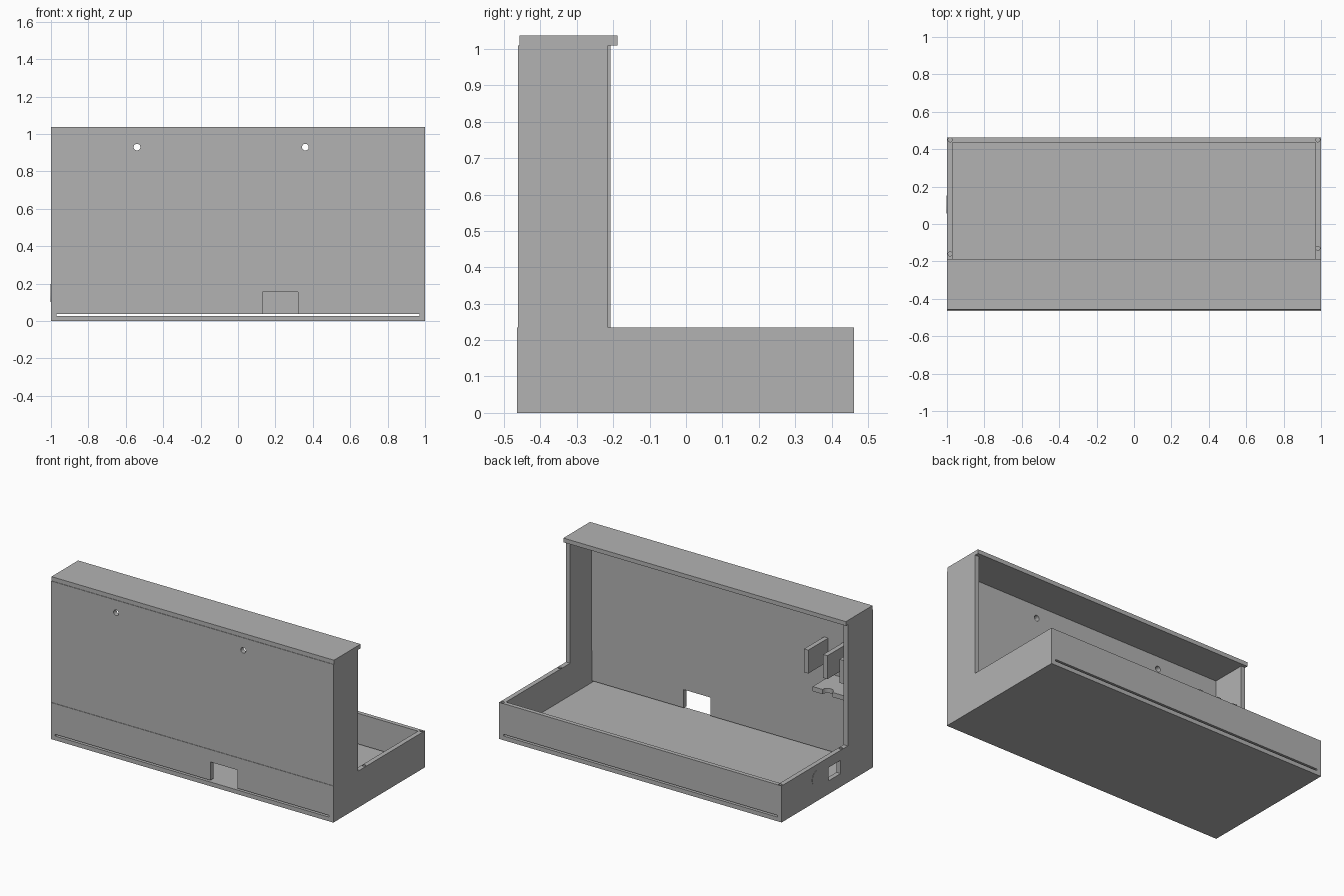
import bpy
from math import pi

if "Cube" in bpy.data.objects:
    bpy.data.objects.remove(bpy.data.objects["Cube"], do_unlink=True)

grey = bpy.data.materials.new("plain grey")
grey.use_nodes = True
grey.diffuse_color = (0.45, 0.45, 0.45, 1)
grey.node_tree.nodes["Principled BSDF"].inputs["Base Color"].default_value = (0.45, 0.45, 0.45, 1)


def box(name, x, y, z):
    """Box from (low, high) ranges on each axis."""
    bpy.ops.mesh.primitive_cube_add(size=1, location=[sum(r) / 2 for r in (x, y, z)])
    ob = bpy.context.object
    ob.name = name
    ob.scale = [r[1] - r[0] for r in (x, y, z)]
    bpy.ops.object.transform_apply(location=True, rotation=False, scale=True)
    ob.data.materials.append(grey)
    return ob


def rod(name, centre, radius, depth, axis="z"):
    turn = {"x": (0, pi / 2, 0), "y": (pi / 2, 0, 0), "z": (0, 0, 0)}[axis]
    bpy.ops.mesh.primitive_cylinder_add(vertices=24, radius=radius, depth=depth,
                                        location=centre, rotation=turn)
    ob = bpy.context.object
    ob.name = name
    ob.data.materials.append(grey)
    return ob


def cut(ob, *cutters):
    for c in cutters:
        c.hide_render = True
        mod = ob.modifiers.new("cut", "BOOLEAN")
        mod.operation, mod.solver, mod.object = "DIFFERENCE", "EXACT", c
        bpy.context.view_layer.objects.active = ob
        bpy.ops.object.modifier_apply(modifier=mod.name)
        bpy.data.objects.remove(c, do_unlink=True)


W, IN = 1.0, 0.97           # outer and inner half widths
RIM, TOP = 0.234, 1.01      # tray rim and upper shell heights
BACK = -0.461               # outer face of the tall panel

# Open tray with slots, cable notch, side window and screw holes
tray = box("tray", (-W, W), (-0.464, 0.462), (0, RIM))
cut(tray,
    box("cavity", (-IN, IN), (-0.434, 0.435), (0.027, 0.4)),
    box("slots", (-IN, IN), (-0.6, 0.6), (0.027, 0.038)),
    box("notch", (0.13, 0.32), (-0.6, -0.4), (0.035, 0.155)),
    box("window", (-1.1, -0.9), (-0.135, -0.015), (0.085, 0.17)))
for x, y in ((-0.983, 0.45), (0.983, 0.45), (-0.983, -0.16), (0.983, -0.13)):
    cut(tray, rod("screw_hole", (x, y, RIM), 0.011, 0.12))

# Tall shell: panel and two side columns of slightly different depth
shell = box("upper_shell", (-W, W), (BACK, -0.208), (RIM, TOP))
cut(shell,
    box("opening", (-IN, IN), (BACK + 0.03, 0), (0.1, 1.2)),
    box("column_trim", (0.9, 1.1), (-0.214, 0), (0.1, 1.2)))
for x in (-0.54, 0.36):
    cut(shell, rod("mount_hole", (x, -0.45, 0.93), 0.018, 0.2, "y"))

# Overhanging lid
box("lid", (-W, W), (-0.458, -0.188), (TOP, 1.037))

# Holder fins and notched shelf inside the tall shell
for i, x in enumerate((-0.705, -0.84, -0.955)):
    box(f"holder_fin_{i + 1}", (x, x + 0.03), (-0.432, -0.23), (0.61, 0.76))
shelf = box("holder_shelf", (-0.971, -0.735), (-0.432, -0.23), (0.505, 0.535))
cut(shelf, rod("shelf_notch", (-0.84, -0.23, 0.52), 0.035, 0.1))

# Round socket plate on the side wall
rod("socket_plate", (-0.999, 0.105, 0.15), 0.048, 0.005, "x")
